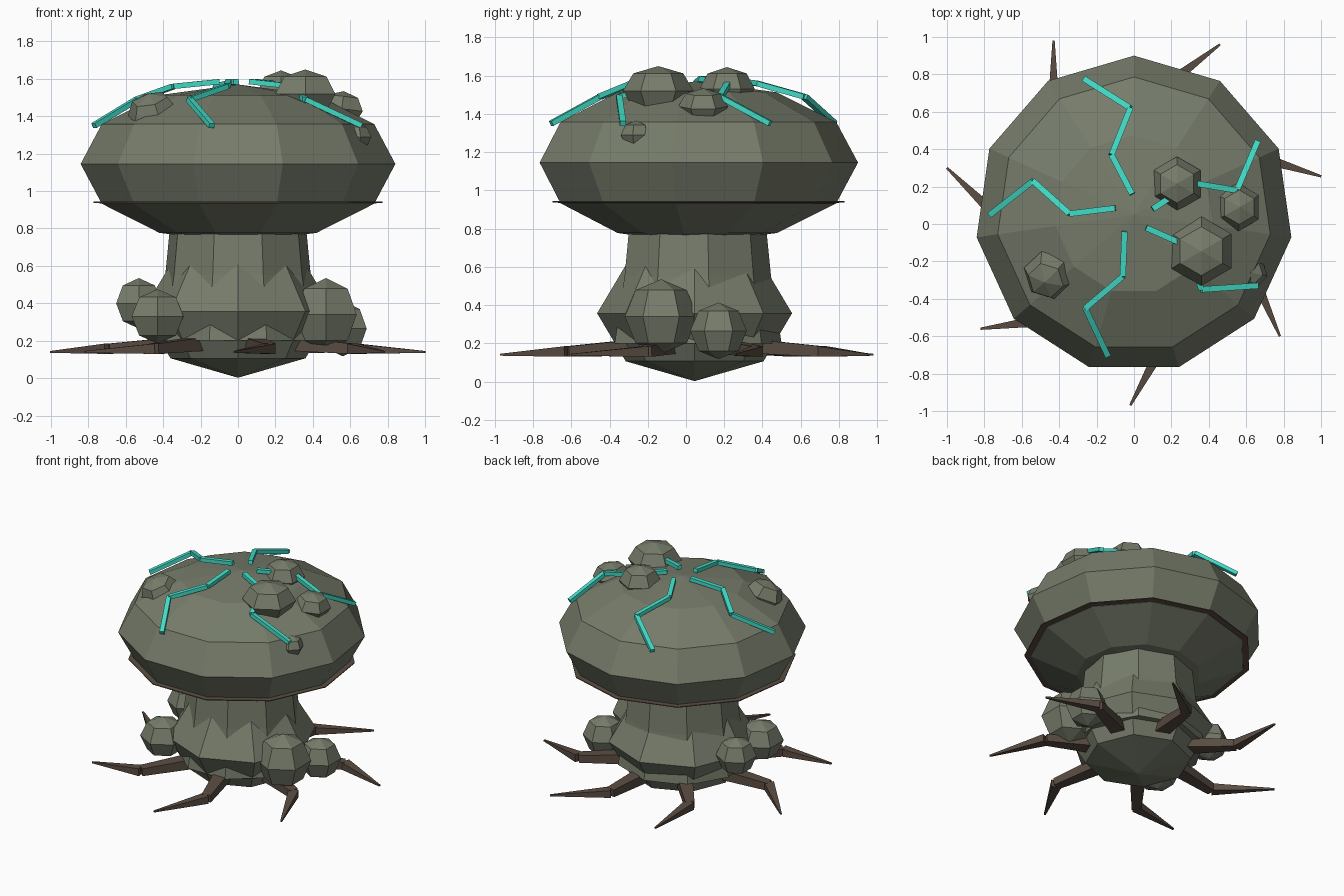
import bpy, bmesh, math
from mathutils import Vector, Matrix

if "Cube" in bpy.data.objects:
    bpy.data.objects.remove(bpy.data.objects["Cube"])


def material(name, rgb):
    m = bpy.data.materials.new(name)
    m.diffuse_color = (*rgb, 1)
    m.use_nodes = True
    m.node_tree.nodes["Principled BSDF"].inputs["Base Color"].default_value = m.diffuse_color
    return m


STONE = material("grey_green", (0.18, 0.20, 0.145))
BARK = material("dark_brown", (0.10, 0.072, 0.054))
GLOW = material("teal", (0.055, 0.72, 0.57))


def finish(name, bm, mat):
    bmesh.ops.recalc_face_normals(bm, faces=bm.faces)
    me = bpy.data.meshes.new(name)
    bm.to_mesh(me)
    bm.free()
    me.materials.append(mat)
    ob = bpy.data.objects.new(name, me)
    bpy.context.collection.objects.link(ob)
    return ob


def skin(bm, rings):
    """Bridge a list of equally sized vertex loops and cap both ends."""
    rows = [[bm.verts.new(p) for p in r] for r in rings]
    n = len(rows[0])
    for a, b in zip(rows, rows[1:]):
        for i in range(n):
            j = (i + 1) % n
            bm.faces.new((a[i], a[j], b[j], b[i]))
    bm.faces.new(rows[0][::-1])
    bm.faces.new(rows[-1])


def lathe(name, sides, profile, mat, loc):
    """Flat-sided turned shape with a corner pointing to +y."""
    bm = bmesh.new()
    angles = [math.pi / 2 + math.tau * i / sides for i in range(sides)]
    skin(bm, [[(r * math.cos(a), r * math.sin(a), z) for a in angles]
              for r, z in profile])
    bmesh.ops.remove_doubles(bm, verts=bm.verts, dist=0.0005)
    ob = finish(name, bm, mat)
    ob.location = loc
    return ob


def ball(name, sides, rings, r, rz, loc, tilt=(0, 0, 0)):
    """Squashed low-poly sphere."""
    prof = []
    for i in range(rings + 1):
        a = -math.pi / 2 + math.pi * i / rings
        prof.append((max(r * math.cos(a), 0.0001), rz * math.sin(a)))
    ob = lathe(name, sides, prof, STONE, loc)
    ob.rotation_euler = tilt
    return ob


def bar(bm, a, b, wa, wb, ha, hb):
    """Four-sided bar from a to b, tapering in width and height."""
    a, b = Vector(a), Vector(b)
    d = (b - a).normalized()
    side = d.cross(Vector((0, 0, 1))).normalized()
    up = side.cross(d)
    skin(bm, [[p + side * w * s / 2 + up * h * t / 2
               for s, t in ((1, 1), (-1, 1), (-1, -1), (1, -1))]
              for p, w, h in ((a, wa, ha), (b, wb, hb))])


CY = 0.05  # axis of the body

# Cap, gill rim, stem and bulbous foot
ball("cap", 11, 6, 0.85, 0.425, (0, CY, 1.145))
lathe("cap_rim", 11, [(0.70, 0.932), (0.78, 0.937), (0.78, 0.943), (0.70, 0.948)],
      BARK, (0, CY, 0))
lathe("stem", 9, [(0.45, 0.20), (0.43, 0.33), (0.395, 0.55), (0.37, 0.80)],
      STONE, (0, CY, 0))
ball("foot", 8, 4, 0.51, 0.355, (0, 0.045, 0.357))

# Boulders around the foot: x, y, z, radius, half height
for i, (x, y, z, r, h) in enumerate([
        (0.47, -0.13, 0.34, 0.19, 0.195), (0.56, 0.17, 0.265, 0.148, 0.148),
        (-0.43, -0.27, 0.33, 0.16, 0.145), (-0.53, 0.16, 0.40, 0.14, 0.135)]):
    ball(f"foot_boulder_{i + 1}", 6, 4, r, h, (x, y, z))

# Warts on the cap
for i, (x, y, z, r, h, tilt) in enumerate([
        (0.36, -0.145, 1.52, 0.185, 0.13, (0, 0, 0)),
        (0.23, 0.215, 1.53, 0.145, 0.115, (0, 0, 0)),
        (0.555, 0.09, 1.44, 0.13, 0.095, (0, 0.12, 0)),
        (-0.455, -0.275, 1.42, 0.14, 0.11, (0.3, -0.3, 0.2)),
        (0.63, -0.26, 1.29, 0.085, 0.075, (0, 0, 0.3))]):
    ball(f"cap_wart_{i + 1}", 6, 4, r, h, (x, y, z), tilt)

# Roots: base angle in degrees, knee and tip in plan
for i, (ang, knee, tip) in enumerate([
        (128, (-0.43, 0.57), (-0.43, 0.98)), (77, (0.13, 0.71), (0.46, 0.96)),
        (26, (0.63, 0.37), (1.0, 0.255)), (-26, (0.61, -0.21), (0.78, -0.60)),
        (-77, (0.17, -0.62), (-0.02, -0.97)), (-129, (-0.45, -0.51), (-0.82, -0.56)),
        (180, (-0.69, 0.0), (-1.0, 0.30))]):
    bm = bmesh.new()
    a = math.radians(ang)
    base = (0.30 * math.cos(a), CY + 0.30 * math.sin(a), 0.185)
    mid = (*knee, 0.157)
    bar(bm, base, mid, 0.11, 0.065, 0.075, 0.055)
    bar(bm, mid, (*tip, 0.14), 0.07, 0.012, 0.055, 0.01)
    finish(f"root_{i + 1}", bm, BARK)

# Glowing veins: plan paths running down from the crown
HEIGHTS = (1.585, 1.56, 1.49, 1.35)
for i, path in enumerate([
        ((-0.01, 0.16), (-0.12, 0.37), (-0.02, 0.62), (-0.265, 0.775)),
        ((-0.10, 0.085), (-0.345, 0.055), (-0.54, 0.23), (-0.77, 0.05)),
        ((-0.05, -0.04), (-0.06, -0.28), (-0.26, -0.45), (-0.14, -0.705)),
        ((0.065, -0.02), (0.29, -0.12), (0.36, -0.35), (0.66, -0.33)),
        ((0.10, 0.08), (0.31, 0.22), (0.55, 0.18), (0.66, 0.44))]):
    bm = bmesh.new()
    pts = [(*p, z) for p, z in zip(path, HEIGHTS)]
    for p, q in zip(pts, pts[1:]):
        bar(bm, p, q, 0.032, 0.032, 0.028, 0.028)
    finish(f"vein_{i + 1}", bm, GLOW)
